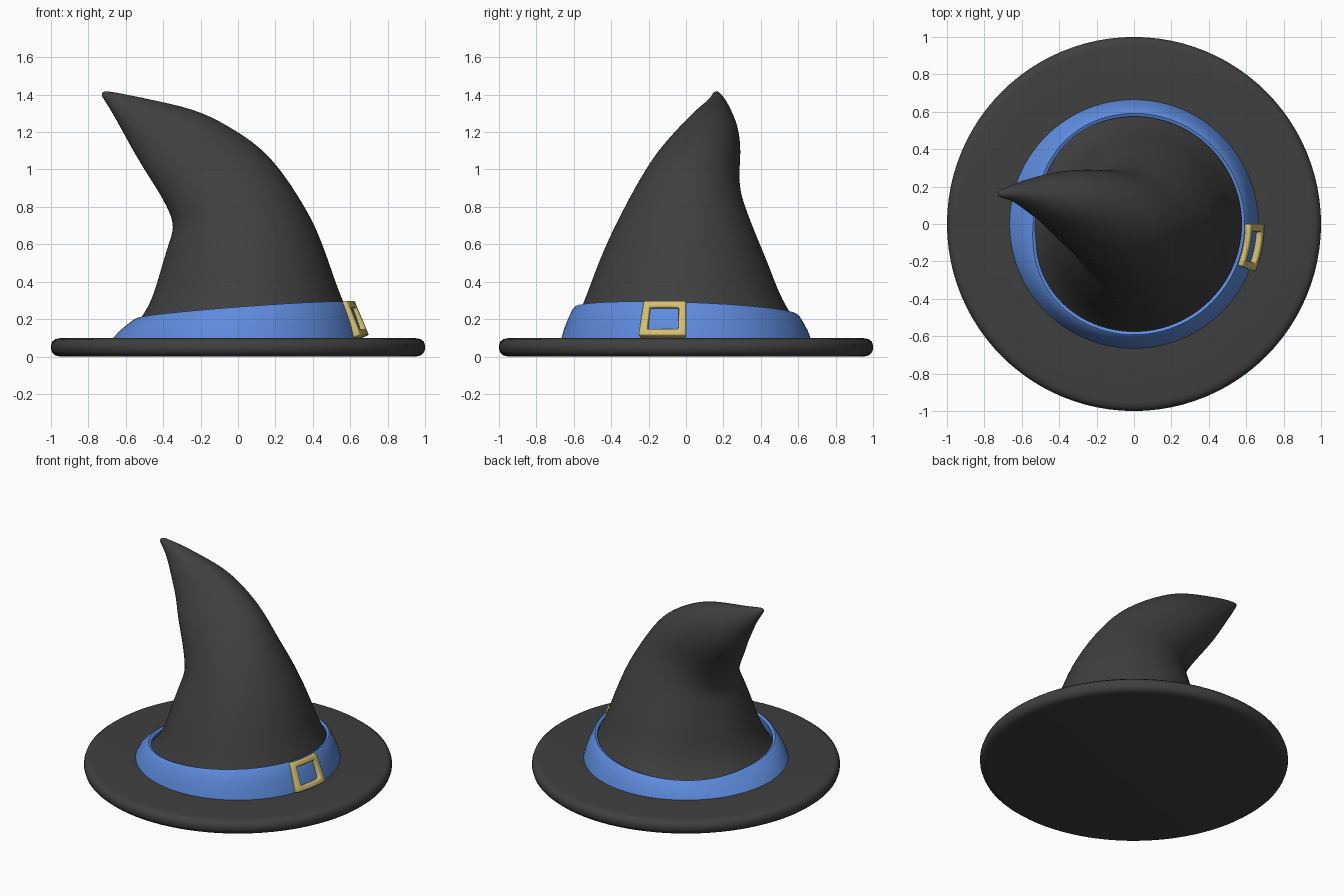
import bpy, bmesh
from math import cos, sin, pi, radians, exp

if "Cube" in bpy.data.objects:
    bpy.data.objects.remove(bpy.data.objects["Cube"])


def material(name, rgb):
    m = bpy.data.materials.new(name)
    m.diffuse_color = (*rgb, 1)
    m.use_nodes = True
    m.node_tree.nodes["Principled BSDF"].inputs["Base Color"].default_value = m.diffuse_color
    return m


BLACK = material("black_felt", (0.05, 0.05, 0.05))
BLUE = material("blue_ribbon", (0.11, 0.26, 0.72))
GOLD = material("gold_metal", (0.65, 0.52, 0.17))


def finish(name, bm, mat):
    bmesh.ops.recalc_face_normals(bm, faces=bm.faces)
    me = bpy.data.meshes.new(name)
    bm.to_mesh(me)
    bm.free()
    ob = bpy.data.objects.new(name, me)
    bpy.context.collection.objects.link(ob)
    me.materials.append(mat)
    return ob


def smooth(ob, angle=40):
    bpy.ops.object.select_all(action='DESELECT')
    ob.select_set(True)
    bpy.context.view_layer.objects.active = ob
    bpy.ops.object.shade_smooth_by_angle(angle=radians(angle))


def loft(name, rings, mat, caps=True, closed=False):
    """Skin a list of equally long point rings."""
    bm = bmesh.new()
    vs = [[bm.verts.new(p) for p in ring] for ring in rings]
    n = len(vs[0])
    pairs = list(zip(vs, vs[1:])) + ([(vs[-1], vs[0])] if closed else [])
    for a, b in pairs:
        for i in range(n):
            j = (i + 1) % n
            bm.faces.new((a[i], a[j], b[j], b[i]))
    if caps:
        bm.faces.new(vs[0])
        bm.faces.new(vs[-1])
    return finish(name, bm, mat)


def dent(t, centre, width):
    """Smooth bump in angle t, used to press the left-back side inwards."""
    d = (t - radians(centre) + pi) % (2 * pi) - pi
    return exp(-(d / radians(width)) ** 2)


# Brim: a thick disc with a rounded rim
profile = [(0.95, 0.0), (0.975, 0.005), (0.993, 0.02), (1.0, 0.04), (1.0, 0.06),
           (0.993, 0.08), (0.975, 0.094), (0.95, 0.098), (0.72, 0.1)]
circle = [2 * pi * i / 96 for i in range(96)]
brim = loft("brim", [[(r * cos(t), r * sin(t), z) for t in circle] for r, z in profile], BLACK)
smooth(brim)

# Crown: tilted oval rings as (left x, left z, right x, right z, y min, y max, dent)
sections = [
    (-.70, .095, .70, .095, -.70, .70, 0),
    (-.61, .11, .63, .11, -.63, .63, .02),
    (-.525, .20, .59, .24, -.58, .57, .08),
    (-.465, .30, .54, .35, -.535, .505, .07),
    (-.42, .45, .48, .53, -.475, .445, .05),
    (-.375, .60, .415, .70, -.405, .375, .02),
    (-.34, .69, .335, .84, -.345, .33, 0),
    (-.37, .78, .25, .97, -.285, .29, 0),
    (-.425, .88, .145, 1.10, -.215, .285, 0),
    (-.49, .98, .0, 1.205, -.14, .295, 0),
    (-.55, 1.08, -.2, 1.315, -.03, .285, 0),
    (-.61, 1.19, -.40, 1.36, .04, .255, 0),
    (-.67, 1.30, -.58, 1.398, .12, .22, 0),
    (-.72, 1.38, -.69, 1.418, .14, .185, 0),
    (-.732, 1.40, -.72, 1.418, .15, .175, 0),
]
rings = []
for lx, lz, rx, rz, y0, y1, d in sections:
    ring = []
    for i in range(32):
        t = 2 * pi * i / 32
        k = 1 - d * dent(t, 138, 24)
        c, s = k * cos(t), k * sin(t)
        ring.append(((lx + rx) / 2 + c * (rx - lx) / 2,
                     (y0 + y1) / 2 + s * (y1 - y0) / 2,
                     (lz + rz) / 2 + c * (rz - lz) / 2))
    rings.append(ring)
crown = loft("crown", rings, BLACK)
sub = crown.modifiers.new("smooth", 'SUBSURF')
sub.levels = sub.render_levels = 2
smooth(crown, 180)


# Hat band: sloped strip whose top edge tilts up towards the buckle
def band_ring(f, inset, drop=0.0):
    pts = []
    for t in circle:
        top_r = 0.6 - 0.055 * dent(t, 172, 36)
        top_z = 0.245 + 0.045 * cos(t) - 0.02 * sin(t)
        r = 0.665 + (top_r - 0.665) * f ** 1.3 - inset
        pts.append((r * cos(t), r * sin(t), 0.1 + (top_z - 0.1) * f - drop))
    return pts


band = loft("hat_band", [band_ring(0, 0), band_ring(.3, 0), band_ring(.6, 0), band_ring(.92, 0),
                         band_ring(1, .008), band_ring(1, .025, .008), band_ring(0, .07)],
            BLUE, caps=False, closed=True)
smooth(band)

# Buckle: rectangular frame wrapped on the sloped band
angles = [-21.5, -18, -14.5, -11, -7, -3.5, 0]
heights = [.115, .15, .265, .30]
bm = bmesh.new()
grid = []
for z in heights:
    r = 0.70 - (z - 0.115) * 0.42
    grid.append([bm.verts.new((r * cos(radians(a)), r * sin(radians(a)), z)) for a in angles])
for j in range(3):
    for i in range(6):
        if j == 1 and 0 < i < 5:
            continue
        bm.faces.new((grid[j][i], grid[j][i + 1], grid[j + 1][i + 1], grid[j + 1][i]))
buckle = finish("buckle", bm, GOLD)
solid = buckle.modifiers.new("thickness", 'SOLIDIFY')
solid.thickness = 0.05
solid.offset = -1
bevel = buckle.modifiers.new("soft_edges", 'BEVEL')
bevel.width = 0.008
bevel.segments = 2
smooth(buckle)
